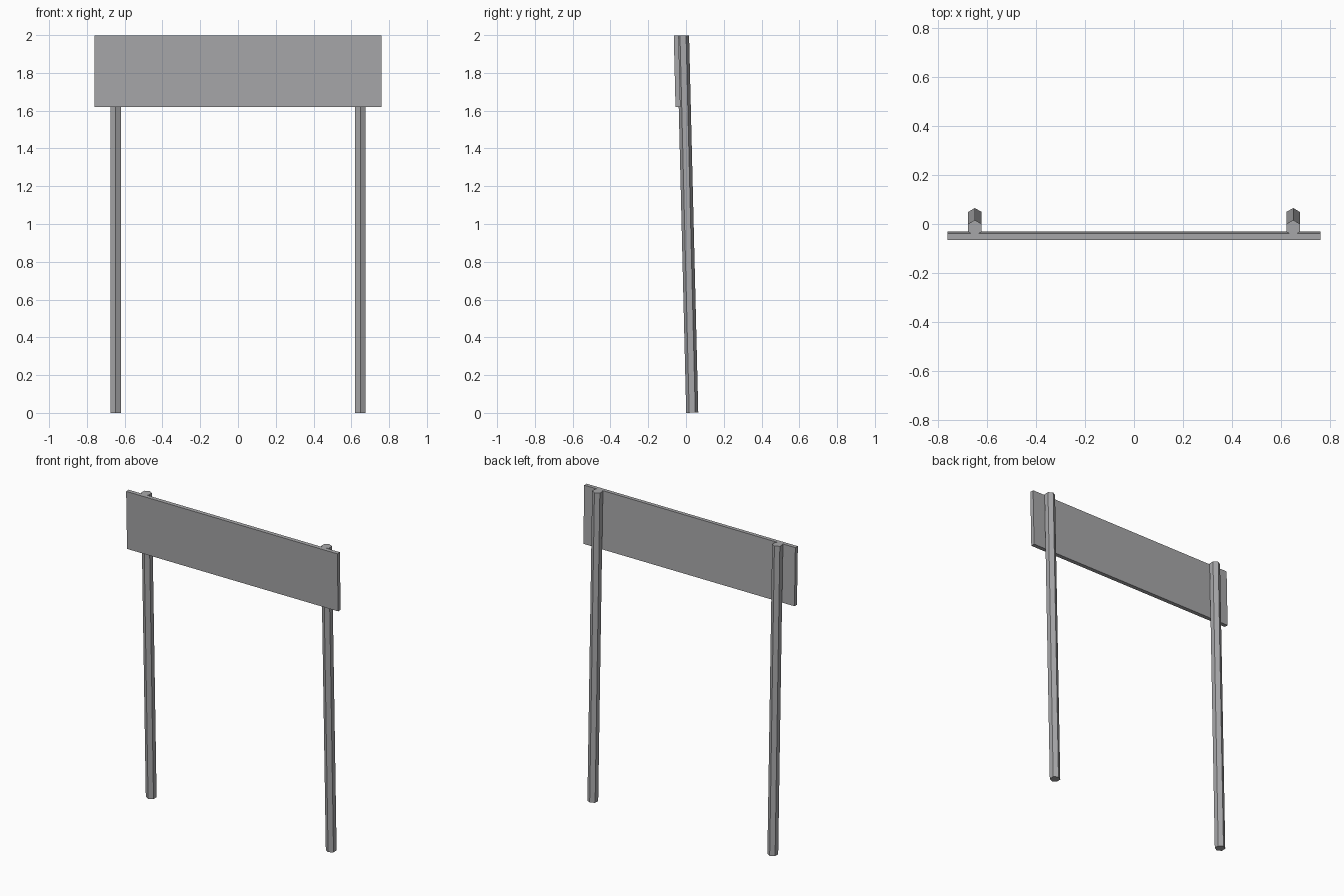
import bpy
import bmesh
import math
from mathutils import Matrix

old = bpy.data.objects.get("Cube")
if old:
    bpy.data.objects.remove(old, do_unlink=True)

LEAN = math.radians(1.4)
HEIGHT = 1.998
POST_RADIUS = 0.032
FRAME = Matrix.Translation((0, 0.033, 0.001)) @ Matrix.Rotation(LEAN, 4, 'X')

# Plain grey metal
grey = bpy.data.materials.new("grey_metal")
colour = (0.39, 0.39, 0.40, 1)
grey.diffuse_color = colour
grey.use_nodes = True
grey.node_tree.nodes["Principled BSDF"].inputs["Base Color"].default_value = colour


def prism(name, outline, bottom, top):
    """Extrude a flat outline upward, then lean it with the whole frame."""
    bm = bmesh.new()
    base = bm.faces.new([bm.verts.new((x, y, bottom)) for x, y in outline])
    ext = bmesh.ops.extrude_face_region(bm, geom=[base], use_keep_orig=True)
    raised = [g for g in ext["geom"] if isinstance(g, bmesh.types.BMVert)]
    bmesh.ops.translate(bm, verts=raised, vec=(0, 0, top - bottom))
    bmesh.ops.recalc_face_normals(bm, faces=bm.faces)
    bm.transform(FRAME)
    mesh = bpy.data.meshes.new(name)
    bm.to_mesh(mesh)
    bm.free()
    mesh.materials.append(grey)
    bpy.context.collection.objects.link(bpy.data.objects.new(name, mesh))


# Hexagonal posts with an edge facing forward
for side, x in (("left", 0.648), ("right", -0.648)):
    angles = [math.radians(90 + 60 * i) for i in range(6)]
    hexagon = [(x + POST_RADIUS * math.cos(a), POST_RADIUS * math.sin(a)) for a in angles]
    prism(side + "_post", hexagon, 0, HEIGHT)

# Sign board fixed to the front of the posts
front, back, half = -0.049, -0.023, 0.76
prism("sign_board", [(-half, front), (half, front), (half, back), (-half, back)], 1.62, HEIGHT)
